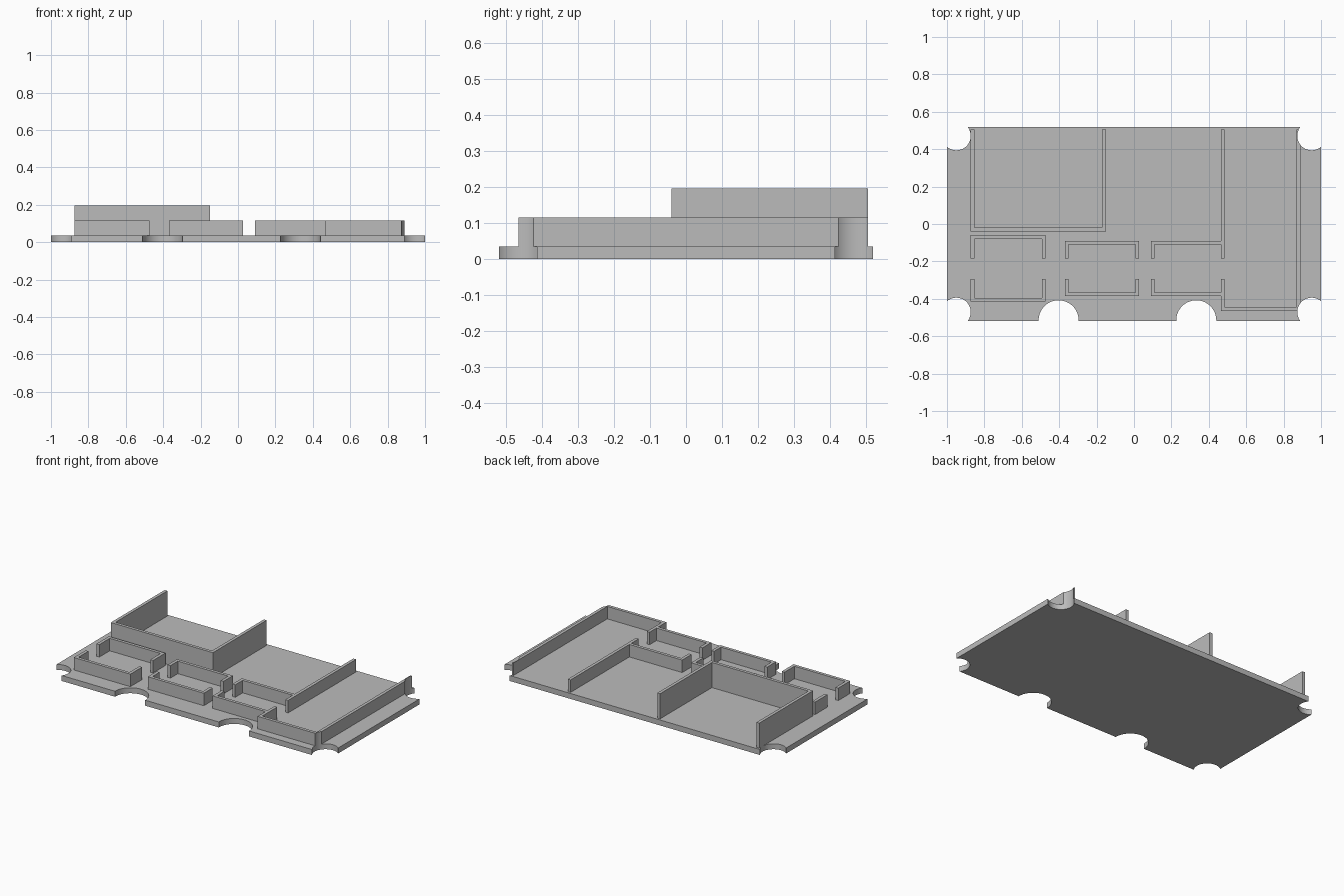
import bpy
import bmesh
from mathutils import Vector

BASE = 0.035      # plate thickness
LOW = 0.115       # top of the low walls
HIGH = 0.196      # top of the tall walls
WALL = 0.02       # wall thickness

cube = bpy.data.objects.get("Cube")
if cube:
    bpy.data.objects.remove(cube, do_unlink=True)

grey = bpy.data.materials.new("plain_grey")
grey.use_nodes = True
grey.diffuse_color = (0.5, 0.5, 0.5, 1)
grey.node_tree.nodes["Principled BSDF"].inputs["Base Color"].default_value = (0.5, 0.5, 0.5, 1)


def add_object(name, bm):
    bmesh.ops.recalc_face_normals(bm, faces=bm.faces)
    mesh = bpy.data.meshes.new(name)
    bm.to_mesh(mesh)
    bm.free()
    mesh.materials.append(grey)
    obj = bpy.data.objects.new(name, mesh)
    bpy.context.collection.objects.link(obj)
    return obj


def wall(name, path, top=LOW):
    """Mitred wall of constant thickness along a flat centre line."""
    pts = [Vector(p) for p in path]
    dirs = [(b - a).normalized() for a, b in zip(pts, pts[1:])]
    bm = bmesh.new()
    rings = []
    for i, p in enumerate(pts):
        before, after = dirs[max(i - 1, 0)], dirs[min(i, len(dirs) - 1)]
        n1, n2 = Vector((-before.y, before.x)), Vector((-after.y, after.x))
        side = (n1 + n2) / (1 + n1.dot(n2)) * WALL / 2
        left, right = p + side, p - side
        rings.append([bm.verts.new((q.x, q.y, z)) for q, z in
                      ((left, BASE), (right, BASE), (right, top), (left, top))])
    for a, b in zip(rings, rings[1:]):
        for k in range(4):
            m = (k + 1) % 4
            bm.faces.new((a[k], a[m], b[m], b[k]))
    bm.faces.new(rings[0])
    bm.faces.new(rings[-1])
    return add_object(name, bm)


def cut_round(targets, x, y, radius):
    """Cut a round vertical notch through the targets."""
    bm = bmesh.new()
    bmesh.ops.create_cone(bm, cap_ends=True, segments=64, radius1=radius,
                          radius2=radius, depth=1)
    bmesh.ops.translate(bm, verts=bm.verts, vec=(x, y, 0))
    cutter = add_object("notch_cutter", bm)
    cutter.hide_render = True
    for obj in targets:
        mod = obj.modifiers.new("notch", "BOOLEAN")
        mod.operation = "DIFFERENCE"
        mod.solver = "EXACT"
        mod.object = cutter
        bpy.context.view_layer.objects.active = obj
        bpy.ops.object.modifier_apply(modifier=mod.name)
    bpy.data.objects.remove(cutter, do_unlink=True)


# Base plate
bm = bmesh.new()
bmesh.ops.create_cube(bm, size=1)
bmesh.ops.scale(bm, verts=bm.verts, vec=(2, 1.036, BASE))
bmesh.ops.translate(bm, verts=bm.verts, vec=(0, 0, BASE / 2))
plate = add_object("base_plate", bm)

# Tall three-sided enclosure
wall("tall_enclosure", [(-0.864, 0.505), (-0.864, -0.03), (-0.16, -0.03), (-0.16, 0.505)], HIGH)

# Pairs of bracket walls that face each other across the corridor
for name, x1, x2, back, front in (("right_room", -0.864, -0.483, -0.07, -0.405),
                                  ("middle_room", -0.36, 0.017, -0.1, -0.375)):
    for part, end, y in (("back", -0.185, back), ("front", -0.295, front)):
        wall(f"{name}_{part}_wall", [(x1, end), (x1, y), (x2, y), (x2, end)])

# Left room brackets, which butt against the long partition
for part, end, y in (("back", -0.185, -0.1), ("front", -0.295, -0.375)):
    wall(f"left_room_{part}_wall", [(0.1, end), (0.1, y), (0.465, y)])
wall("long_partition", [(0.475, -0.185), (0.475, 0.505)])

# Wall around the front left corner and up the left side
outer = wall("outer_side_wall", [(0.475, -0.295), (0.475, -0.455), (0.88, -0.455), (0.88, 0.505)])

# Corner notches and the two half-round front notches
for sx in (-1, 1):
    for sy in (-1, 1):
        cut_round([plate, outer] if sx > 0 else [plate], sx * 0.95, sy * 0.471, 0.077)
for x in (-0.403, 0.333):
    cut_round([plate], x, -0.515, 0.107)

# Smooth the round cuts while keeping the edges crisp
bpy.ops.object.select_all(action="DESELECT")
for obj in (plate, outer):
    obj.select_set(True)
bpy.context.view_layer.objects.active = plate
bpy.ops.object.shade_smooth_by_angle(angle=0.5)
